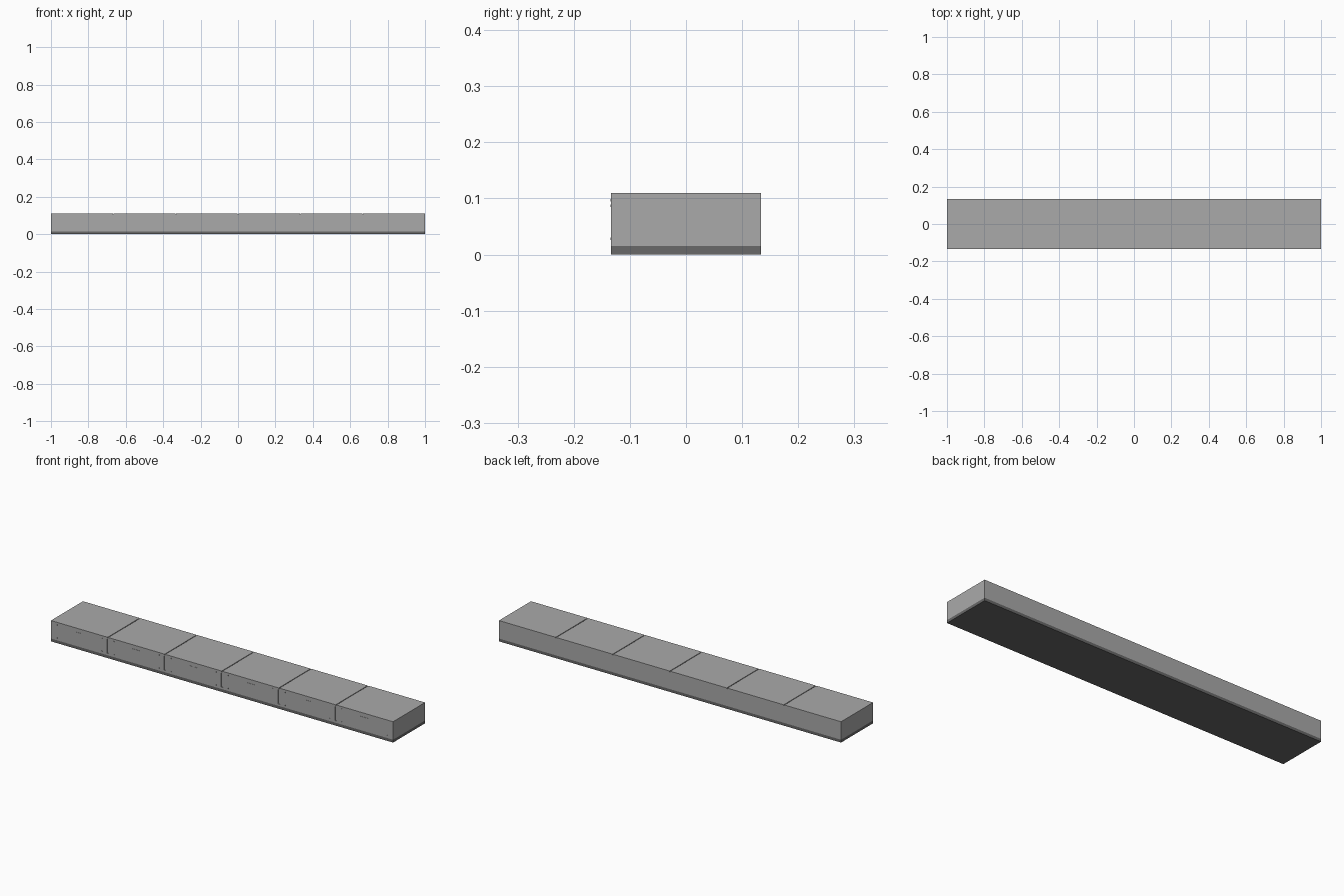
import bpy, bmesh

if "Cube" in bpy.data.objects:
    bpy.data.objects.remove(bpy.data.objects["Cube"])

def material(name, v):
    m = bpy.data.materials.new(name)
    m.diffuse_color = (v, v, v, 1)
    m.use_nodes = True
    m.node_tree.nodes["Principled BSDF"].inputs["Base Color"].default_value = m.diffuse_color
    return m

grey = material("body grey", 0.40)
dark = material("plinth dark grey", 0.14)

W, D, H = 2.0, 0.267, 0.11
N = 6
PITCH = W / N
F = -D / 2          # front plane
GAP = 0.004         # seam on top
SLOT = 0.011        # seam on the front

def boxes(name, specs, mat):
    """One object from a list of (x0,x1,y0,y1,z0,z1) boxes."""
    bm = bmesh.new()
    for x0, x1, y0, y1, z0, z1 in specs:
        vs = bmesh.ops.create_cube(bm, size=1)["verts"]
        for v in vs:
            v.co = (x1 if v.co.x > 0 else x0,
                    y1 if v.co.y > 0 else y0,
                    z1 if v.co.z > 0 else z0)
    me = bpy.data.meshes.new(name)
    bm.to_mesh(me)
    bm.free()
    me.materials.append(mat)
    ob = bpy.data.objects.new(name, me)
    bpy.context.collection.objects.link(ob)
    return ob

# dark plinth and main carcass
boxes("plinth", [(-1, 1, F, -F, 0, 0.015)], dark)
boxes("carcass", [(-1, 1, F + 0.003, -F, 0.015, H - 0.004)], grey)
# front rails above and below the panels
boxes("front_rails", [(-1, 1, F, F + 0.003, 0.015, 0.025),
                      (-1, 1, F, F + 0.003, 0.100, H - 0.004)], grey)

for i in range(N):
    x0, x1 = -1 + i * PITCH, -1 + (i + 1) * PITCH
    l, r = (0 if i == 0 else 1), (0 if i == N - 1 else 1)
    cx = (x0 + x1) / 2
    # top board and front panel of each unit
    boxes(f"top_board_{i}", [(x0 + l * GAP / 2, x1 - r * GAP / 2, F, -F, H - 0.004, H)], grey)
    boxes(f"front_panel_{i}", [(x0 + l * SLOT / 2, x1 - r * SLOT / 2, F, F + 0.003, 0.025, 0.1)], grey)
    # small pull and corner studs
    boxes(f"pull_{i}", [(cx - 0.024, cx + 0.024, F - 0.0012, F, 0.085, 0.089)], grey)
    boxes(f"studs_{i}", [(sx - 0.002, sx + 0.002, F - 0.001, F, z - 0.002, z + 0.002)
                         for sx in (x0 + 0.035, x1 - 0.035) for z in (0.028, 0.097)], grey)
